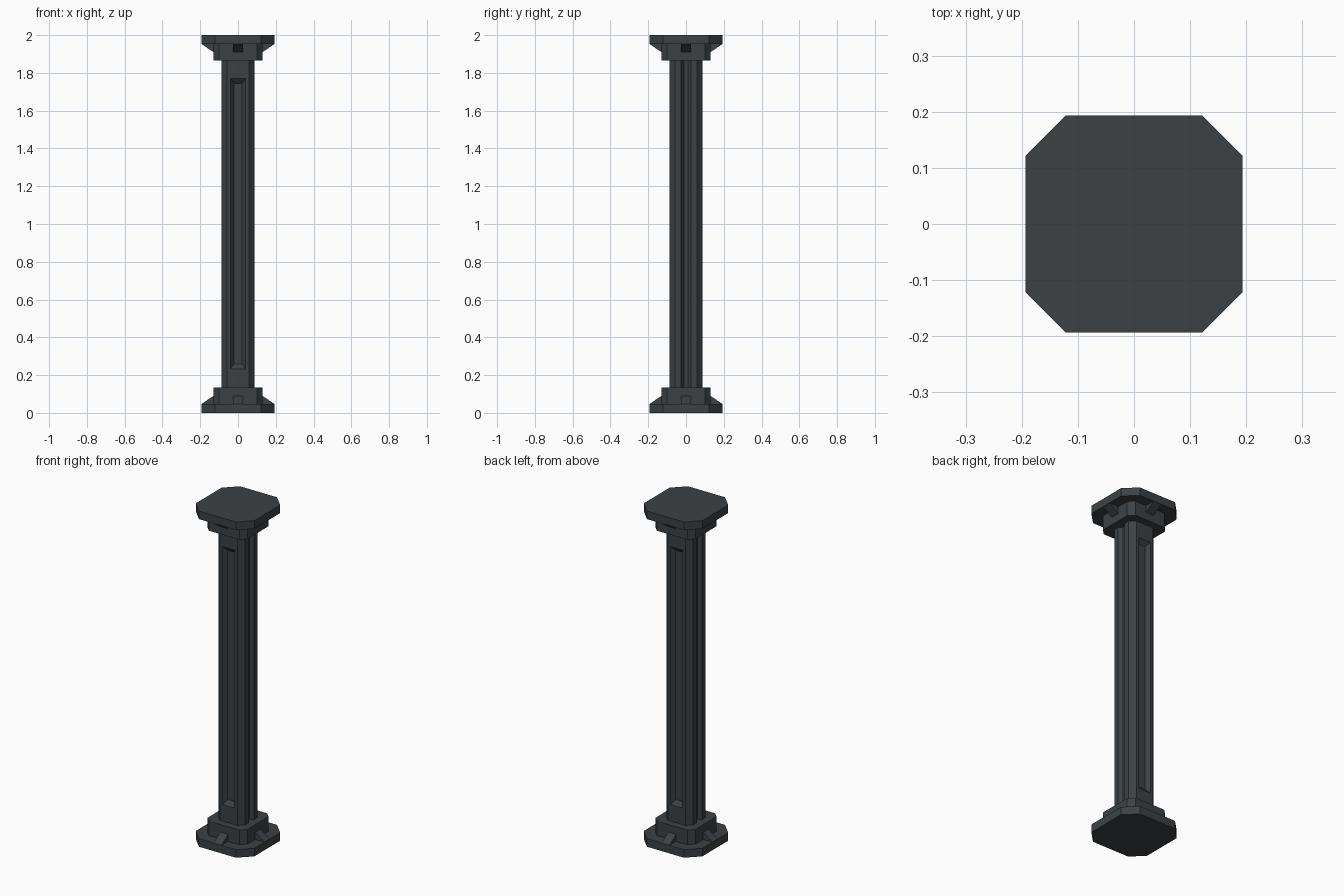
import bpy, bmesh
from mathutils import Vector

if "Cube" in bpy.data.objects:
    bpy.data.objects.remove(bpy.data.objects["Cube"])

mat = bpy.data.materials.new("dark slate metal")
mat.diffuse_color = (0.045, 0.053, 0.060, 1)
mat.use_nodes = True
mat.node_tree.nodes["Principled BSDF"].inputs["Base Color"].default_value = mat.diffuse_color


def finish(name, bm):
    bmesh.ops.recalc_face_normals(bm, faces=bm.faces[:])
    me = bpy.data.meshes.new(name)
    bm.to_mesh(me)
    bm.free()
    me.materials.append(mat)
    ob = bpy.data.objects.new(name, me)
    bpy.context.collection.objects.link(ob)
    return ob


def octagon(h, c):
    return [(c, -h), (h, -c), (h, c), (c, h), (-c, h), (-h, c), (-h, -c), (-c, -h)]


def prism(name, pts, z0, z1):
    bm = bmesh.new()
    face = bm.faces.new([bm.verts.new((x, y, z0)) for x, y in pts])
    ext = bmesh.ops.extrude_face_region(bm, geom=[face], use_keep_orig=True)
    vs = [g for g in ext["geom"] if isinstance(g, bmesh.types.BMVert)]
    bmesh.ops.translate(bm, verts=vs, vec=(0, 0, z1 - z0))
    return finish(name, bm)


def rib(name, turn, flip):
    # wedge running from the block out to the plate edge, one per side
    prof = [(0.12, 0.04), (0.192, 0.04), (0.192, 0.048), (0.13, 0.09), (0.12, 0.09)]
    bm = bmesh.new()
    rows = []
    for x in (-0.026, 0.026):
        row = []
        for d, z in prof:
            p = Vector((x, -d))
            for _ in range(turn):
                p = Vector((-p.y, p.x))
            row.append(bm.verts.new((p.x, p.y, 2 - z if flip else z)))
        bm.faces.new(row)
        rows.append(row)
    n = len(prof)
    for i in range(n):
        j = (i + 1) % n
        bm.faces.new((rows[0][i], rows[0][j], rows[1][j], rows[1][i]))
    finish(name, bm)


# base and capital: plate, block and four ribs, mirrored top to bottom
for label, flip in (("base", False), ("capital", True)):
    def span(a, b):
        return (2 - b, 2 - a) if flip else (a, b)
    prism(label + "_plate", octagon(0.193, 0.122), *span(0, 0.048))
    prism(label + "_block", octagon(0.131, 0.1), *span(0.04, 0.135))
    for t in range(4):
        rib(f"{label}_rib_{t + 1}", t, flip)

# shaft: octagon with a full-height groove on each side, panels front and back
H, C, Z0, Z1 = 0.088, 0.058, 0.12, 1.88
GO, GI, GD = 0.026, 0.011, 0.02
half = [(C, -H), (H, -C), (H, -GO), (H - GD, -GI), (H - GD, GI), (H, GO), (H, C), (C, H)]
outline = half + [(-x, -y) for x, y in half]
bm = bmesh.new()
lo = [bm.verts.new((x, y, Z0)) for x, y in outline]
hi = [bm.verts.new((x, y, Z1)) for x, y in outline]
bm.faces.new(lo)
bm.faces.new(hi)
n = len(outline)
for i in range(n):
    j = (i + 1) % n
    if i not in (7, 15):
        bm.faces.new((lo[i], lo[j], hi[j], hi[i]))
        continue
    # sunken panel with sloped edges
    s = 1 if i == 7 else -1
    rings = [[lo[i], lo[j], hi[j], hi[i]]]
    for w, z0, z1, y in ((0.04, 0.233, 1.77, H), (0.022, 0.26, 1.745, H - 0.022)):
        rings.append([bm.verts.new(p) for p in (
            (s * w, s * y, z0), (-s * w, s * y, z0), (-s * w, s * y, z1), (s * w, s * y, z1))])
    for a, b in zip(rings, rings[1:]):
        for k in range(4):
            m = (k + 1) % 4
            bm.faces.new((a[k], a[m], b[m], b[k]))
    bm.faces.new(rings[-1])
finish("shaft", bm)
